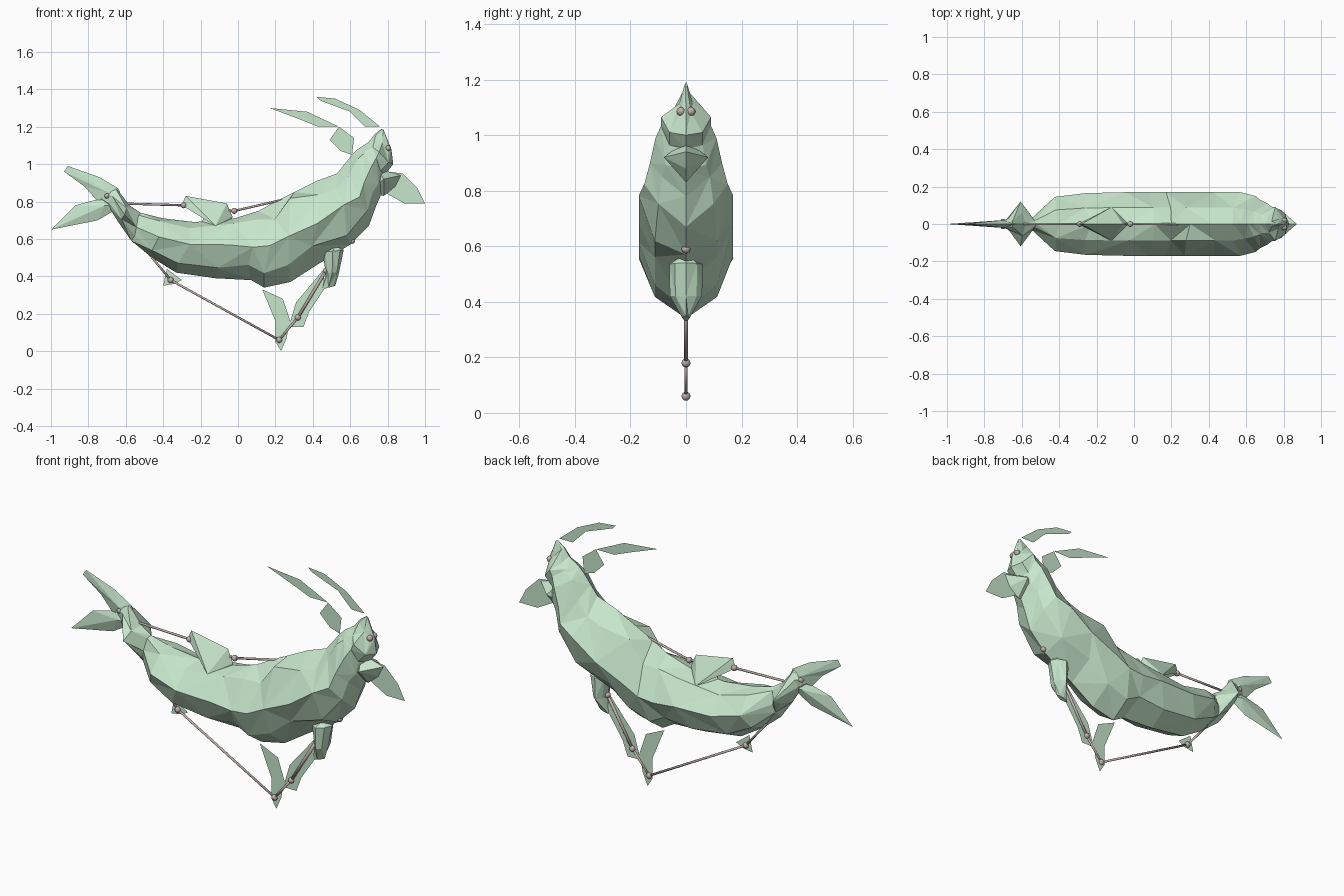
import bpy
import bmesh
import random
from mathutils import Vector

random.seed(4)

default_cube = bpy.data.objects.get("Cube")
if default_cube:
    bpy.data.objects.remove(default_cube, do_unlink=True)


def make_material(name, colour):
    material = bpy.data.materials.new(name)
    material.use_nodes = True
    material.diffuse_color = colour
    for node in material.node_tree.nodes:
        if node.type == "BSDF_PRINCIPLED":
            node.inputs["Base Color"].default_value = colour
    return material


pale_green = make_material("pale green", (0.57, 0.79, 0.6, 1))
warm_grey = make_material("warm grey", (0.53, 0.43, 0.4, 1))


def finish(name, mesh_data, material, smooth=False):
    """Turn a bmesh into a scene object with one material."""
    mesh = bpy.data.meshes.new(name)
    mesh_data.to_mesh(mesh)
    mesh_data.free()
    mesh.materials.append(material)
    for polygon in mesh.polygons:
        polygon.use_smooth = smooth
    part = bpy.data.objects.new(name, mesh)
    bpy.context.collection.objects.link(part)
    return part


def fin(name, outline, centre=None, thickness=0.0):
    """Flat sheet in the XZ plane, or a faceted one bulging at its centre."""
    bm = bmesh.new()
    rim = [bm.verts.new((x, 0, z)) for x, z in outline]
    if centre is None:
        bm.faces.new(rim)
    else:
        for side in (-1, 1):
            peak = bm.verts.new((centre[0], side * thickness, centre[1]))
            for first, second in zip(rim, rim[1:] + rim[:1]):
                bm.faces.new((first, second, peak))
        bmesh.ops.recalc_face_normals(bm, faces=bm.faces)
    return finish(name, bm, pale_green)


def ball(name, x, z, y=0.0, radius=0.016):
    bm = bmesh.new()
    bmesh.ops.create_uvsphere(bm, u_segments=12, v_segments=8, radius=radius)
    bmesh.ops.translate(bm, verts=bm.verts, vec=(x, y, z))
    return finish(name, bm, warm_grey, smooth=True)


def rod(name, start, end, radius=0.006):
    a = Vector((start[0], 0, start[1]))
    b = Vector((end[0], 0, end[1]))
    bm = bmesh.new()
    bmesh.ops.create_cone(bm, cap_ends=True, segments=12, radius1=radius,
                          radius2=radius, depth=(b - a).length)
    turn = (b - a).to_track_quat("Z", "Y").to_matrix()
    bmesh.ops.rotate(bm, verts=bm.verts, matrix=turn)
    bmesh.ops.translate(bm, verts=bm.verts, vec=(a + b) / 2)
    return finish(name, bm, warm_grey, smooth=True)


def faceted_body(name, stations, section, rough):
    """Loft mirrored sections along back and belly lines, split in triangles."""
    bm = bmesh.new()
    rings = []
    for top_x, top_z, low_x, low_z, width in stations:
        back = Vector((top_x, 0, top_z))
        belly = Vector((low_x, 0, low_z))
        along = Vector((back.z - belly.z, 0, belly.x - back.x))
        right, left = [], []
        for across, height in section:
            on_keel = across == 0
            wobble = 0 if on_keel else random.uniform(-rough, rough)
            slide = 0 if on_keel else random.uniform(-rough, rough)
            point = belly.lerp(back, height + wobble) + along * slide
            right.append(bm.verts.new((point.x, -across * width, point.z)))
            if not on_keel:
                left.append(bm.verts.new((point.x, across * width, point.z)))
        rings.append(right + left[::-1])
    count = len(rings[0])
    for number, (one, two) in enumerate(zip(rings, rings[1:])):
        for i in range(count):
            j = (i + 1) % count
            mirrored = i >= count // 2
            if (number + i + mirrored) % 2:
                bm.faces.new((one[i], one[j], two[j]))
                bm.faces.new((one[i], two[j], two[i]))
            else:
                bm.faces.new((one[i], one[j], two[i]))
                bm.faces.new((one[j], two[j], two[i]))
    bm.faces.new(rings[0])
    bm.faces.new(rings[-1])
    bmesh.ops.recalc_face_normals(bm, faces=bm.faces)
    return finish(name, bm, pale_green)


# Body from tail stock to crown: back x, z, belly x, z, half width
section = [(0, 1), (0.52, 0.86), (1, 0.52), (0.66, 0.17), (0, 0)]
faceted_body("body", [
    (-.74, .85, -.74, .82, .005),
    (-.65, .87, -.69, .77, .03),
    (-.58, .78, -.64, .69, .12),
    (-.52, .74, -.57, .59, .035),
    (-.4, .71, -.46, .5, .145),
    (-.23, .69, -.33, .42, .165),
    (-.02, .71, -.12, .39, .17),
    (.11, .75, .07, .38, .17),
    (.2, .8, .14, .34, .17),
    (.3, .85, .28, .37, .17),
    (.42, .91, .42, .46, .17),
    (.53, .95, .6, .57, .17),
    (.57, 1, .7, .67, .15),
    (.61, 1.05, .74, .78, .13),
    (.64, 1.08, .78, .87, .11),
    (.67, 1.1, .79, .95, .09),
    (.7, 1.12, .83, 1, .09),
    (.73, 1.16, .82, 1.08, .025),
    (.77, 1.19, .78, 1.18, .004),
], section, 0.07)

# Wedge of the lower jaw
fin("jaw", [(.69, .85), (.74, .98), (.87, .94), (.84, .88), (.78, .83)],
    (.78, .92), .08)

# Tail flukes
fin("upper_fluke", [(-.93, .96), (-.91, .99), (-.74, .93), (-.64, .87),
                    (-.6, .78), (-.75, .8), (-.82, .88)], (-.7, .85), .02)
fin("lower_fluke", [(-1, .65), (-.87, .78), (-.72, .82), (-.63, .77),
                    (-.75, .7)], (-.71, .78), .02)

# Horns and ear
fin("front_horn", [(.42, 1.36), (.52, 1.35), (.65, 1.29), (.76, 1.2),
                   (.68, 1.2), (.6, 1.28), (.44, 1.34)])
fin("rear_horn", [(.17, 1.3), (.37, 1.28), (.54, 1.2), (.43, 1.2),
                  (.33, 1.24)])
fin("ear", [(.49, 1.13), (.54, 1.2), (.62, 1.14), (.61, 1.05),
            (.55, 1.07)])

# Fins along the body
fin("chest_fin", [(.76, .87), (.8, .96), (.88, .95), (.96, .87), (1, .79),
                  (.89, .79), (.8, .84)])
fin("back_fin", [(-.3, .78), (-.28, .83), (-.17, .81), (-.06, .79),
                 (-.03, .72), (-.05, .6), (-.22, .65), (-.17, .73),
                 (-.23, .77)], (-.12, .67), .09)
fin("belly_fin", [(-.4, .35), (-.38, .44), (-.3, .38), (-.34, .36)])

# Folded leg
faceted_body("thigh", [
    (.47, .55, .54, .58, .005),
    (.45, .53, .565, .54, .06),
    (.47, .42, .54, .42, .058),
    (.45, .33, .52, .35, .012),
], section, 0)
fin("shank", [(.28, .16), (.31, .26), (.46, .44), (.46, .33), (.38, .21),
              (.35, .13), (.27, .13)])
fin("foot", [(.13, .33), (.24, .28), (.28, .16), (.27, .13), (.26, .07),
             (.23, 0), (.2, .05), (.2, .16)])

# Linkage joints and rods
tail_joint, back_joint, mid_joint = (-.7, .83), (-.29, .78), (-.02, .75)
belly_joint, foot_joint = (-.36, .38), (.22, .06)
ankle_joint, knee_joint = (.32, .18), (.47, .43)
joints = {"back": back_joint, "middle": mid_joint, "belly": belly_joint,
          "foot": foot_joint, "ankle": ankle_joint, "knee": knee_joint,
          "chest": (.61, .59)}
for label, place in joints.items():
    ball(label + "_joint", *place)
rod("tail_rod", (-.64, .79), back_joint)
rod("back_rod", back_joint, mid_joint)
rod("shoulder_rod", mid_joint, (.24, .81))
rod("belly_rod", (-.5, .55), belly_joint)
rod("long_rod", belly_joint, foot_joint)
rod("ankle_rod", foot_joint, ankle_joint)
rod("shank_rod", ankle_joint, knee_joint, 0.008)

# Eyes on the snout and pivots on the tail, both sides
for label, side in (("left", 1), ("right", -1)):
    ball(label + "_eye", .803, 1.085, side * .018)
    ball(label + "_tail_pivot", *tail_joint, side * .014, .014)
